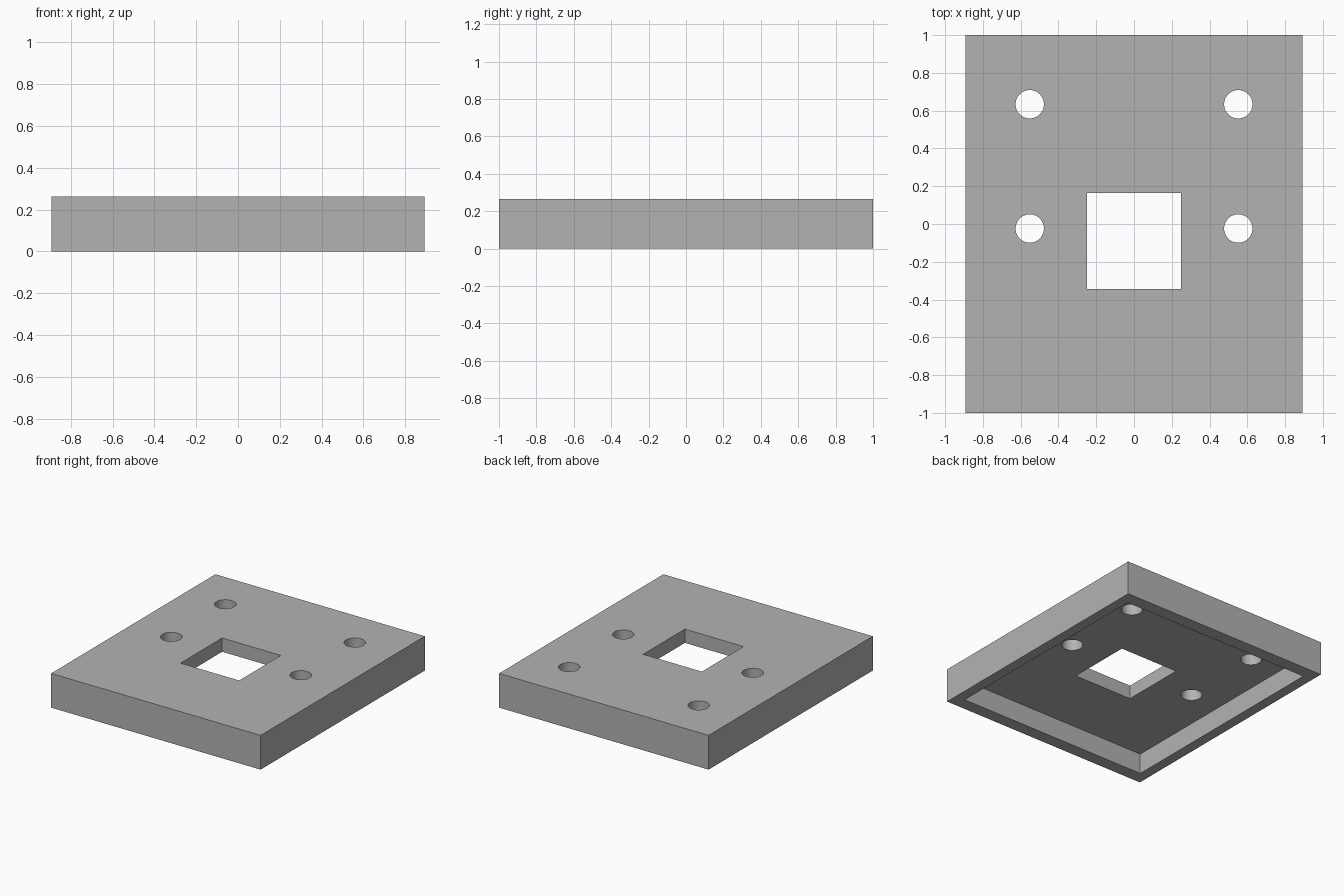
import bpy

cube = bpy.data.objects.get("Cube")
if cube:
    bpy.data.objects.remove(cube, do_unlink=True)

WIDTH, LENGTH, HEIGHT = 1.786, 2.0, 0.264
WALL_X, WALL_Y, DEPTH = 0.08, 0.10, 0.158


def box(name, x, y, z):
    """Box given as (min, max) pairs on each axis."""
    spans = (x, y, z)
    bpy.ops.mesh.primitive_cube_add(size=1, location=[(a + b) / 2 for a, b in spans])
    obj = bpy.context.object
    obj.name = name
    obj.scale = [b - a for a, b in spans]
    bpy.ops.object.transform_apply(location=True, rotation=False, scale=True)
    return obj


def cut(target, cutter):
    """Subtract the cutter from the target, then discard it."""
    cutter.hide_render = True
    mod = target.modifiers.new(cutter.name, "BOOLEAN")
    mod.operation = "DIFFERENCE"
    mod.solver = "EXACT"
    mod.object = cutter
    bpy.context.view_layer.objects.active = target
    bpy.ops.object.modifier_apply(modifier=mod.name)
    bpy.data.objects.remove(cutter, do_unlink=True)


# Cover plate
hx, hy = WIDTH / 2, LENGTH / 2
plate = box("cover_plate", (-hx, hx), (-hy, hy), (0, HEIGHT))

# Hollow underside, leaving a rim
ix, iy = hx - WALL_X, hy - WALL_Y
cut(plate, box("underside_cutter", (-ix, ix), (-iy, iy), (-0.1, DEPTH)))

# Square window
cut(plate, box("window_cutter", (-0.25, 0.25), (-0.343, 0.164), (-0.1, 0.5)))

# Four round bolt holes
for x in (-0.552, 0.552):
    for y in (-0.024, 0.634):
        bpy.ops.mesh.primitive_cylinder_add(vertices=48, radius=0.075, depth=1, location=(x, y, 0.2))
        hole = bpy.context.object
        hole.name = "bolt_hole_cutter"
        cut(plate, hole)

# Single grey finish
grey = bpy.data.materials.new("grey")
grey.use_nodes = True
colour = (0.45, 0.45, 0.45, 1)
grey.diffuse_color = colour
grey.node_tree.nodes["Principled BSDF"].inputs["Base Color"].default_value = colour
plate.data.materials.clear()
plate.data.materials.append(grey)
for poly in plate.data.polygons:
    poly.material_index = 0

# Smooth hole walls, sharp edges elsewhere
bpy.ops.object.select_all(action="DESELECT")
plate.select_set(True)
bpy.context.view_layer.objects.active = plate
bpy.ops.object.shade_smooth_by_angle()
